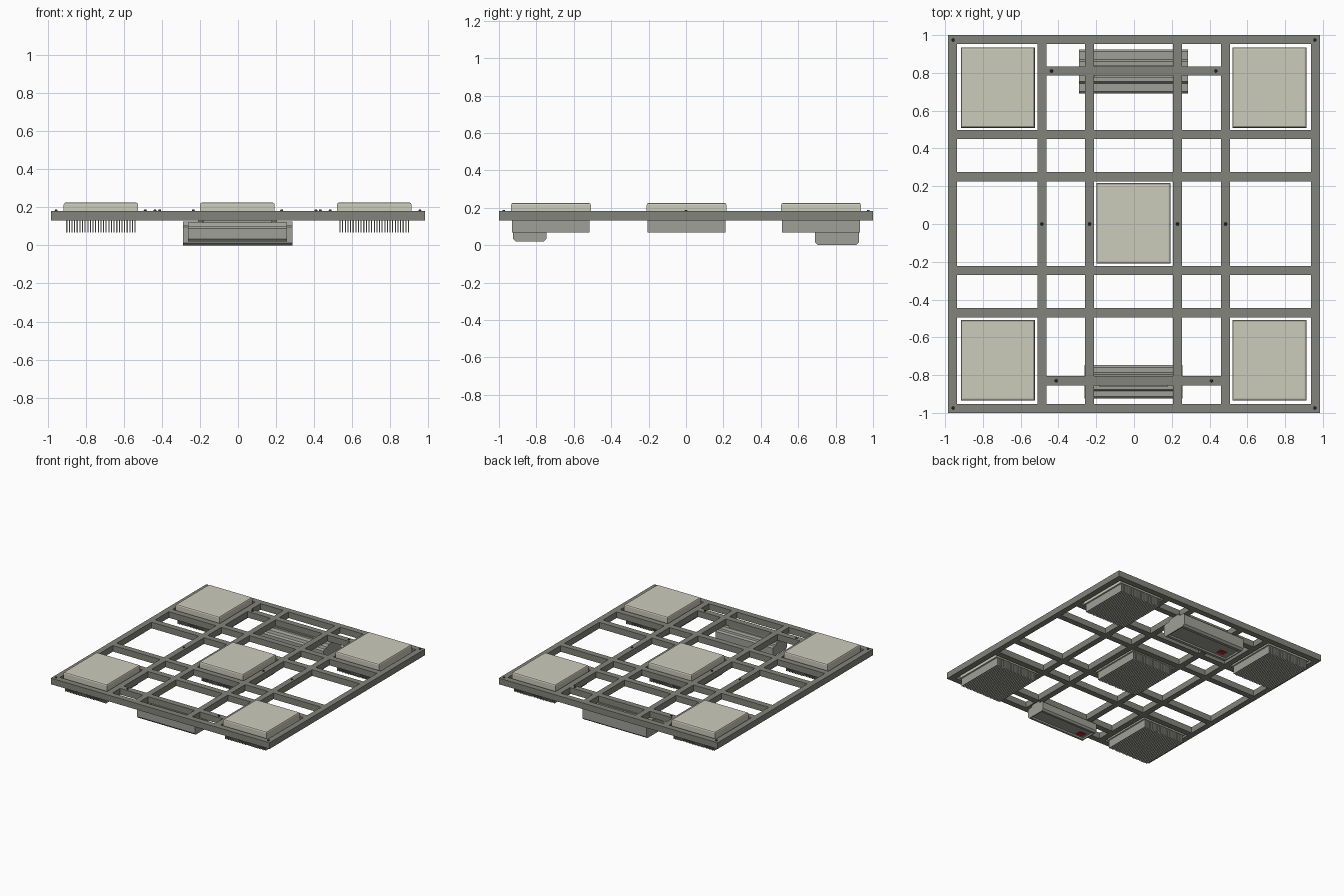
import bpy, bmesh
from mathutils import Matrix, Vector

if "Cube" in bpy.data.objects:
    bpy.data.objects.remove(bpy.data.objects["Cube"])


def material(name, rgb):
    m = bpy.data.materials.new(name)
    m.diffuse_color = (*rgb, 1)
    m.use_nodes = True
    m.node_tree.nodes["Principled BSDF"].inputs["Base Color"].default_value = m.diffuse_color
    return m


FRAME = material("frame_grey", (0.23, 0.23, 0.2))
PANEL = material("panel_pale", (0.6, 0.6, 0.5))
METAL = material("housing_grey", (0.35, 0.35, 0.32))
DARK = material("screw_dark", (0.03, 0.03, 0.03))
RED = material("label_red", (0.45, 0.02, 0.02))


def add_box(bm, x0, x1, y0, y1, z0, z1):
    mat = (Matrix.Translation(((x0 + x1) / 2, (y0 + y1) / 2, (z0 + z1) / 2))
           @ Matrix.Diagonal((x1 - x0, y1 - y0, z1 - z0, 1)))
    return bmesh.ops.create_cube(bm, size=1, matrix=mat)["verts"]


def finish(bm, name, mat):
    bmesh.ops.recalc_face_normals(bm, faces=bm.faces)
    me = bpy.data.meshes.new(name)
    bm.to_mesh(me)
    bm.free()
    me.materials.append(mat)
    ob = bpy.data.objects.new(name, me)
    bpy.context.collection.objects.link(ob)
    return ob


def boxes(name, mat, dims):
    bm = bmesh.new()
    for d in dims:
        add_box(bm, *d)
    return finish(bm, name, mat)


def extrude_x(name, mat, profile, x0, x1):
    # closed (y, z) profile swept along x
    bm = bmesh.new()
    f = bm.faces.new([bm.verts.new((x0, y, z)) for y, z in profile])
    ext = bmesh.ops.extrude_face_region(bm, geom=[f])["geom"]
    bmesh.ops.translate(bm, vec=(x1 - x0, 0, 0),
                        verts=[v for v in ext if isinstance(v, bmesh.types.BMVert)])
    return finish(bm, name, mat)


# frame: outer rails, long bars, cross bars, short mounting bars
Z0, Z1, W = 0.132, 0.182, 0.048
boxes("outer_rails", FRAME,
      [(s * 0.961 - W / 2, s * 0.961 + W / 2, -1, 1, Z0, Z1) for s in (-1, 1)]
      + [(-0.937, 0.937, s * 0.976 - W / 2, s * 0.976 + W / 2, Z0, Z1) for s in (-1, 1)])
LONG_X = (-0.488, -0.235, 0.23, 0.485)
boxes("long_bars", FRAME, [(x - W / 2, x + W / 2, -0.952, 0.952, Z0, Z1) for x in LONG_X])
stops = [-0.937] + [v for x in LONG_X for v in (x - W / 2, x + W / 2)] + [0.937]
boxes("cross_bars", FRAME,
      [(stops[i], stops[i + 1], y - W / 2, y + W / 2, Z0, Z1)
       for y in (-0.47, -0.247, 0.25, 0.473) for i in range(0, 10, 2)])
boxes("mounting_bars", FRAME,
      [(stops[i], stops[i + 1], y - W / 2, y + W / 2, Z0, Z1)
       for y in (-0.83, 0.81) for i in (2, 4, 6)])

# screw heads
bm = bmesh.new()
points = [(sx * 0.957, sy * 0.974) for sx in (-1, 1) for sy in (-1, 1)]
points += [(x, 0) for x in LONG_X]
points += [(-0.437, 0.81), (0.433, 0.81), (-0.412, -0.83), (0.41, -0.83)]
for x, y in points:
    bmesh.ops.create_cone(bm, cap_ends=True, segments=12, radius1=0.009, radius2=0.006,
                          depth=0.008, matrix=Matrix.Translation((x, y, Z1 + 0.002)))
finish(bm, "screws", DARK)

# lamp panels with a softened top edge, and fin stacks below
centres = [(sx * 0.719 - 0.002, sy * 0.722) for sx in (-1, 1) for sy in (-1, 1)] + [(-0.003, 0.003)]
HX, HY = 0.196, 0.213
for i, (cx, cy) in enumerate(centres):
    panel = boxes(f"panel_{i + 1}", PANEL, [(cx - HX, cx + HX, cy - HY, cy + HY, Z0, 0.226)])
    bm = bmesh.new()
    bm.from_mesh(panel.data)
    edges = [e for e in bm.edges if all(v.co.z > 0.2 for v in e.verts)]
    bmesh.ops.bevel(bm, geom=edges, offset=0.011, segments=2, profile=0.5, affect='EDGES')
    bm.to_mesh(panel.data)
    bm.free()
    n = 27
    fins = []
    for k in range(n):
        x = cx - 0.18 + 0.36 * k / (n - 1)
        fins.append((x - 0.0028, x + 0.0028, cy - 0.209, cy + 0.207, 0.068, Z0 + 0.002))
    boxes(f"heat_fins_{i + 1}", METAL, fins)


# power supply housing: stepped section, recessed underside, end plates
def supply(name, x0, x1, y0, y1, z0, z1):
    c, w, e = (y0 + y1) / 2, (y1 - y0) / 2, 0.008
    r, zr = w * 0.86, z0 + 0.014
    half = [(r, z0), (w, zr), (w, z1 - 0.03), (w - 0.012, z1 - 0.018),
            (w * 0.55, z1 - 0.018), (w * 0.45, z1)]
    # open channel under the housing
    groove = [(-w * 0.66, z0), (-w * 0.66, zr), (w * 0.66, zr), (w * 0.66, z0)]
    profile = groove + half + [(-y, z) for y, z in reversed(half)]
    profile = [(c + y, z) for y, z in profile]
    extrude_x(name + "_housing", METAL, profile, x0 + e, x1 - e)
    plate = [(c + y, z) for y, z in half] + [(c - y, z) for y, z in reversed(half)]
    extrude_x(name + "_end_left", METAL, plate, x0, x0 + e)
    extrude_x(name + "_end_right", METAL, plate, x1 - e, x1)
    # bracket joining the housing to the mounting bar
    boxes(name + "_bracket", METAL,
          [(x0 + 0.08, x1 - 0.08, c - w * 0.3, c + w * 0.3, z1 - 0.004, Z0 + 0.002)])
    # warning patch under the housing
    lx, ly = (x0 + x1) / 2 - 0.2, c - w * 0.25
    boxes(name + "_patch", RED, [(lx - 0.03, lx + 0.03, ly - 0.025, ly + 0.025, zr - 0.003, zr + 0.002)])


supply("rear_supply", -0.29, 0.286, 0.69, 0.925, 0.0, 0.126)
supply("front_supply", -0.262, 0.258, -0.924, -0.747, 0.02, 0.12)
